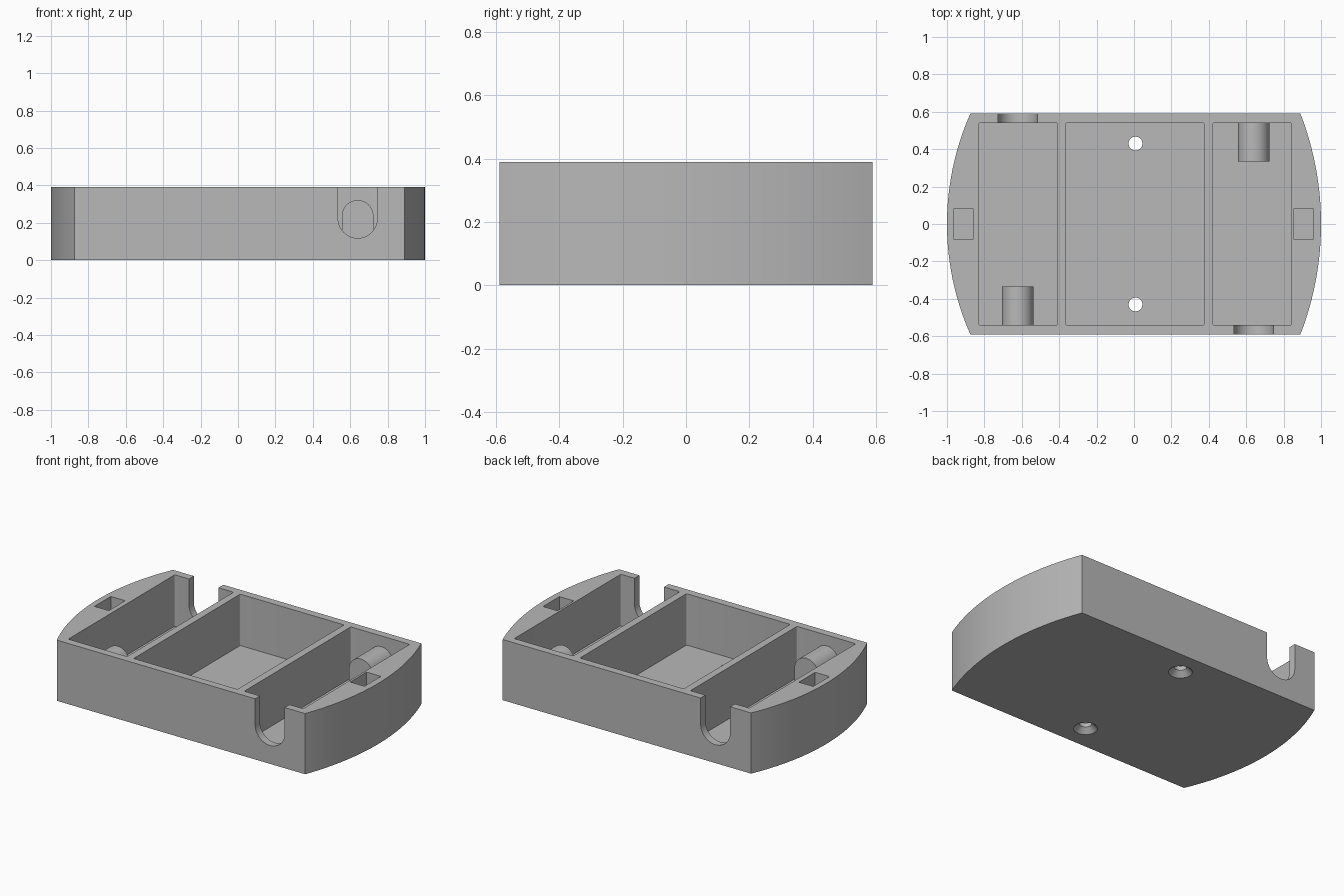
import bpy, bmesh, math
from mathutils import Matrix

if "Cube" in bpy.data.objects:
    bpy.data.objects.remove(bpy.data.objects["Cube"])

HEIGHT, HALF_Y, WALL_Y, FLOOR = 0.39, 0.59, 0.541, 0.06
MID_X = 0.008

grey = bpy.data.materials.new("plain grey")
grey.use_nodes = True
COLOUR = (0.48, 0.48, 0.48, 1)
grey.diffuse_color = COLOUR
grey.node_tree.nodes["Principled BSDF"].inputs["Base Color"].default_value = COLOUR


def finish(name, bm):
    bmesh.ops.recalc_face_normals(bm, faces=bm.faces)
    mesh = bpy.data.meshes.new(name)
    bm.to_mesh(mesh)
    bm.free()
    mesh.materials.append(grey)
    obj = bpy.data.objects.new(name, mesh)
    bpy.context.collection.objects.link(obj)
    return obj


def prism(name, outline, low, high, along_y=False):
    """Extrude an outline: (x, y) along z, or (x, z) along y."""
    bm = bmesh.new()
    if along_y:
        verts = [bm.verts.new((a, low, b)) for a, b in outline]
        move = (0, high - low, 0)
    else:
        verts = [bm.verts.new((a, b, low)) for a, b in outline]
        move = (0, 0, high - low)
    face = bm.faces.new(verts)
    new = bmesh.ops.extrude_face_region(bm, geom=[face])["geom"]
    bmesh.ops.translate(bm, vec=move, verts=[v for v in new if isinstance(v, bmesh.types.BMVert)])
    return finish(name, bm)


def arc(cx, cy, r, start, end, n):
    angles = [start + (end - start) * i / n for i in range(n + 1)]
    return [(cx + r * math.cos(a), cy + r * math.sin(a)) for a in angles]


def end_arc(corner, sag, side, n=32):
    """Shallow bulge from one long side to the other."""
    r = (HALF_Y ** 2 + sag ** 2) / (2 * sag)
    half = math.asin(HALF_Y / r)
    middle = 0 if side > 0 else math.pi
    return arc(corner + side * (sag - r), 0, r, middle - half, middle + half, n)


def rounded_box(x0, x1, half_y, r=0.008):
    pts = []
    corners = [(x1 - r, half_y - r), (x0 + r, half_y - r), (x0 + r, r - half_y), (x1 - r, r - half_y)]
    for i, (cx, cy) in enumerate(corners):
        pts += arc(cx, cy, r, i * math.pi / 2, (i + 1) * math.pi / 2, 4)
    return pts


def cut(target, cutter):
    mod = target.modifiers.new("cut", 'BOOLEAN')
    mod.operation, mod.solver, mod.object = 'DIFFERENCE', 'EXACT', cutter
    bpy.context.view_layer.objects.active = target
    bpy.ops.object.modifier_apply(modifier=mod.name)
    bpy.data.objects.remove(cutter)


def smooth(obj):
    bpy.ops.object.select_all(action='DESELECT')
    obj.select_set(True)
    bpy.context.view_layer.objects.active = obj
    bpy.ops.object.shade_smooth_by_angle(angle=math.radians(30))


# Tray block with bulging ends
tray = prism("tray", end_arc(0.89, 0.11, 1) + end_arc(-0.875, 0.125, -1), 0, HEIGHT)

# Three compartments
for x0, x1 in ((-0.828, -0.41), (-0.363, 0.375), (0.423, 0.842)):
    cut(tray, prism("compartment_cutter", rounded_box(x0, x1, WALL_Y), FLOOR, 0.5))

# Small sockets in the end walls
for x in (-0.911, 0.907):
    half = 0.051
    outline = [(x - half, -0.083), (x + half, -0.083), (x + half, 0.083), (x - half, 0.083)]
    cut(tray, prism("socket_cutter", outline, 0.19, 0.5))

# Countersunk screw holes in the floor
for y in (-0.43, 0.43):
    for r_low, r_high, z0, z1 in ((0.037, 0.037, -0.1, 0.2), (0.08, 0.037, -0.01, 0.033)):
        bm = bmesh.new()
        bmesh.ops.create_cone(bm, cap_ends=True, segments=32, radius1=r_low, radius2=r_high,
                              depth=z1 - z0, matrix=Matrix.Translation((MID_X, y, (z0 + z1) / 2)))
        cut(tray, finish("screw_cutter", bm))

# Round-bottomed notch in one long wall, facing a round-topped support on the other
for name, x, side in (("right_support", -0.622, -1), ("left_support", 0.64, 1)):
    notch = arc(x, 0.223, 0.105, math.pi, 2 * math.pi, 24) + [(x + 0.105, 0.5), (x - 0.105, 0.5)]
    near, far = sorted((-side * 0.52, -side * 0.65))
    cut(tray, prism("notch_cutter", notch, near, far, True))

    profile = arc(x, 0.237, 0.084, 0, math.pi, 24) + [(x - 0.084, FLOOR - 0.01), (x + 0.084, FLOOR - 0.01)]
    near, far = sorted((side * 0.333, side * 0.55))
    smooth(prism(name, profile, near, far, True))

smooth(tray)
